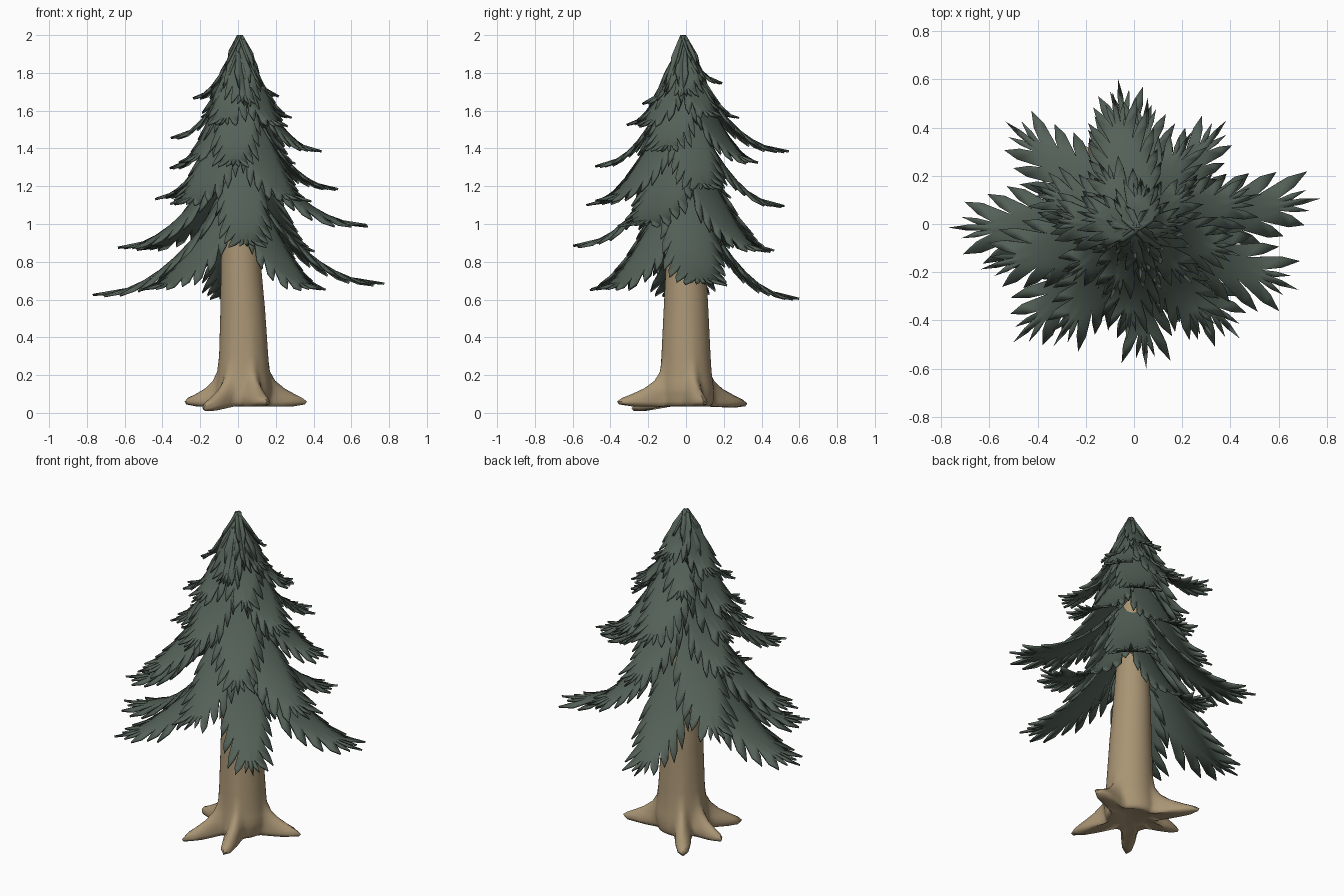
import bpy, bmesh, math, random
from math import sin, cos, pi, radians, exp

random.seed(4)
if "Cube" in bpy.data.objects:
    bpy.data.objects.remove(bpy.data.objects["Cube"])


def material(name, rgb):
    m = bpy.data.materials.new(name)
    m.use_nodes = True
    m.diffuse_color = (*rgb, 1)
    bsdf = m.node_tree.nodes["Principled BSDF"]
    bsdf.inputs["Base Color"].default_value = (*rgb, 1)
    bsdf.inputs["Roughness"].default_value = 0.9
    return m


needle_green = material("needle green", (0.088, 0.119, 0.096))
bark_tan = material("bark tan", (0.40, 0.30, 0.175))


def finish(bm, name, mat, angle):
    bmesh.ops.recalc_face_normals(bm, faces=bm.faces)
    me = bpy.data.meshes.new(name)
    bm.to_mesh(me)
    bm.free()
    ob = bpy.data.objects.new(name, me)
    bpy.context.collection.objects.link(ob)
    me.materials.append(mat)
    bpy.ops.object.select_all(action="DESELECT")
    ob.select_set(True)
    bpy.context.view_layer.objects.active = ob
    bpy.ops.object.shade_smooth_by_angle(angle=radians(angle))
    return ob


# Trunk with five flared roots: (tip x, tip y, dip below the base)
roots = [(0.35, 0.10, 0.0), (0.14, -0.37, 0.0), (-0.21, -0.29, 0.035),
         (-0.31, 0.05, 0.0), (-0.23, 0.33, 0.01)]
# Rings: height, radius, centre x, root spread
rings = [(0.05, 0.09, 0.02, 0.2), (0.035, 0.125, 0.02, 0.75), (0.045, 0.14, 0.02, 0.97),
         (0.06, 0.145, 0.02, 1.0), (0.08, 0.148, 0.02, 0.86), (0.10, 0.148, 0.025, 0.64),
         (0.13, 0.147, 0.03, 0.36), (0.17, 0.141, 0.03, 0.15), (0.22, 0.135, 0.03, 0.04),
         (0.30, 0.13, 0.03, 0), (0.55, 0.118, 0.025, 0), (0.80, 0.105, 0.015, 0),
         (1.2, 0.08, 0.01, 0), (1.65, 0.05, 0.01, 0)]


def build_trunk():
    bm = bmesh.new()
    steps = 72
    loops = []
    for z, r, cx, spread in rings:
        loop = []
        for i in range(steps):
            a = 2 * pi * i / steps
            reach, dip = r, 0
            for x, y, d in roots:
                off = (a - math.atan2(y, x) + pi) % (2 * pi) - pi
                bump = exp(-(off / 0.19) ** 2)
                reach += (math.hypot(x, y) - 0.15) * bump * spread
                dip += d * bump * spread
            loop.append(bm.verts.new((cx + reach * cos(a), reach * sin(a), z - dip)))
        loops.append(loop)
    for low, high in zip(loops, loops[1:]):
        for i in range(steps):
            j = (i + 1) % steps
            bm.faces.new((low[i], low[j], high[j], high[i]))
    bm.faces.new(loops[0][::-1])
    bm.faces.new(loops[-1])
    finish(bm, "trunk", bark_tan, 60)


# Bough: a domed drooping blade, tapering, with long needle-shaped teeth on both rims
def build_bough(name, azimuth, reach, tip_z, top_z):
    bm = bmesh.new()
    a = radians(azimuth)
    teeth = 7 if reach > 0.4 else 4
    half = 0.055 + 0.06 * reach
    length = 0.05 + 0.17 * reach
    end = reach - length

    def drape(u, v):
        t = min(max(u / reach, 0), 1)
        z = tip_z + (top_z - tip_z) * (1 - t) ** 2.1
        z -= 2.1 * v * v * (1.3 - t)
        x, y = u * cos(a) - v * sin(a), u * sin(a) + v * cos(a)
        return bm.verts.new((x + 0.01, y - 0.015, z))

    def width(t):
        return half * (0.1 + 0.9 * sin(pi * min(t * 0.85 + 0.02, 1)) ** 0.7) * (1 - 0.6 * t ** 3)

    ts = [i / teeth for i in range(teeth + 1)]
    spine = [drape(end * t, 0) for t in ts]
    for side in (1, -1):
        inner = [drape(end * t, side * width(t) * 0.55) for t in ts]
        rim = [drape(end * t, side * width(t)) for t in ts]
        for i in range(teeth):
            bm.faces.new((spine[i], spine[i + 1], inner[i + 1], inner[i]))
            bm.faces.new((inner[i], inner[i + 1], rim[i + 1], rim[i]))
            # One needle per rim segment, turning forward towards the tip
            t = ts[i + 1]
            ang = radians(44 - 20 * t)
            size = length * (0.6 + 0.4 * t) * random.uniform(0.8, 1.15)
            u0, v0 = end * (t - 0.5 / teeth), width(t - 0.5 / teeth)
            fat = end / teeth * 0.3

            def along(k, w):
                return drape(u0 + size * k * cos(ang) - w * sin(ang),
                             side * (v0 + size * k * sin(ang) + w * cos(ang)))
            bm.faces.new((rim[i], along(0.6, fat), along(1, 0),
                          along(0.6, -fat), rim[i + 1]))
        # Needles fanned across the blunt end
        w = width(1)
        tip = drape(end + length * 0.7, side * w * 1.9)
        mid = drape(end + length * 0.35, side * w * 0.6)
        bm.faces.new((inner[-1], mid, tip, drape(end + length * 0.35, side * w * 1.7), rim[-1]))
        bm.faces.new((spine[-1], drape(reach, 0),
                      drape(end + length * 0.55, side * w * 0.55), inner[-1]))
    bmesh.ops.remove_doubles(bm, verts=bm.verts, dist=0.0005)
    ob = finish(bm, name, needle_green, 50)
    mod = ob.modifiers.new("thickness", "SOLIDIFY")
    mod.thickness = 0.012
    mod.offset = -1


# Tiers from the bottom up: start height, then (azimuth, reach, tip height)
tiers = [
    (1.30, [(9, 0.775, 0.69), (97, 0.62, 0.61), (180, 0.78, 0.63), (-137, 0.70, 0.66),
            (-47, 0.63, 0.66)]),
    (1.52, [(-21, 0.72, 1.0), (50, 0.58, 0.86), (141, 0.70, 0.87), (-86, 0.585, 0.89),
            (-165, 0.67, 0.88)]),
    (1.74, [(15, 0.54, 1.19), (85, 0.54, 1.10), (158, 0.48, 1.14), (-125, 0.60, 1.11),
            (-55, 0.56, 1.13)]),
    (1.92, [(-15, 0.45, 1.39), (60, 0.46, 1.33), (100, 0.57, 1.39), (170, 0.38, 1.30),
            (-95, 0.47, 1.31), (-145, 0.38, 1.33)]),
    (1.96, [(35, 0.31, 1.57), (120, 0.32, 1.57), (175, 0.37, 1.46), (-110, 0.32, 1.53),
            (-45, 0.33, 1.52)]),
    (2.00, [(5, 0.21, 1.68), (85, 0.21, 1.75), (165, 0.26, 1.67), (-85, 0.22, 1.64)]),
]

build_trunk()
for level, (top_z, boughs) in enumerate(tiers, 1):
    for n, (azimuth, reach, tip_z) in enumerate(boughs, 1):
        build_bough(f"bough_tier_{level}_{n}", azimuth, reach, tip_z, top_z)
